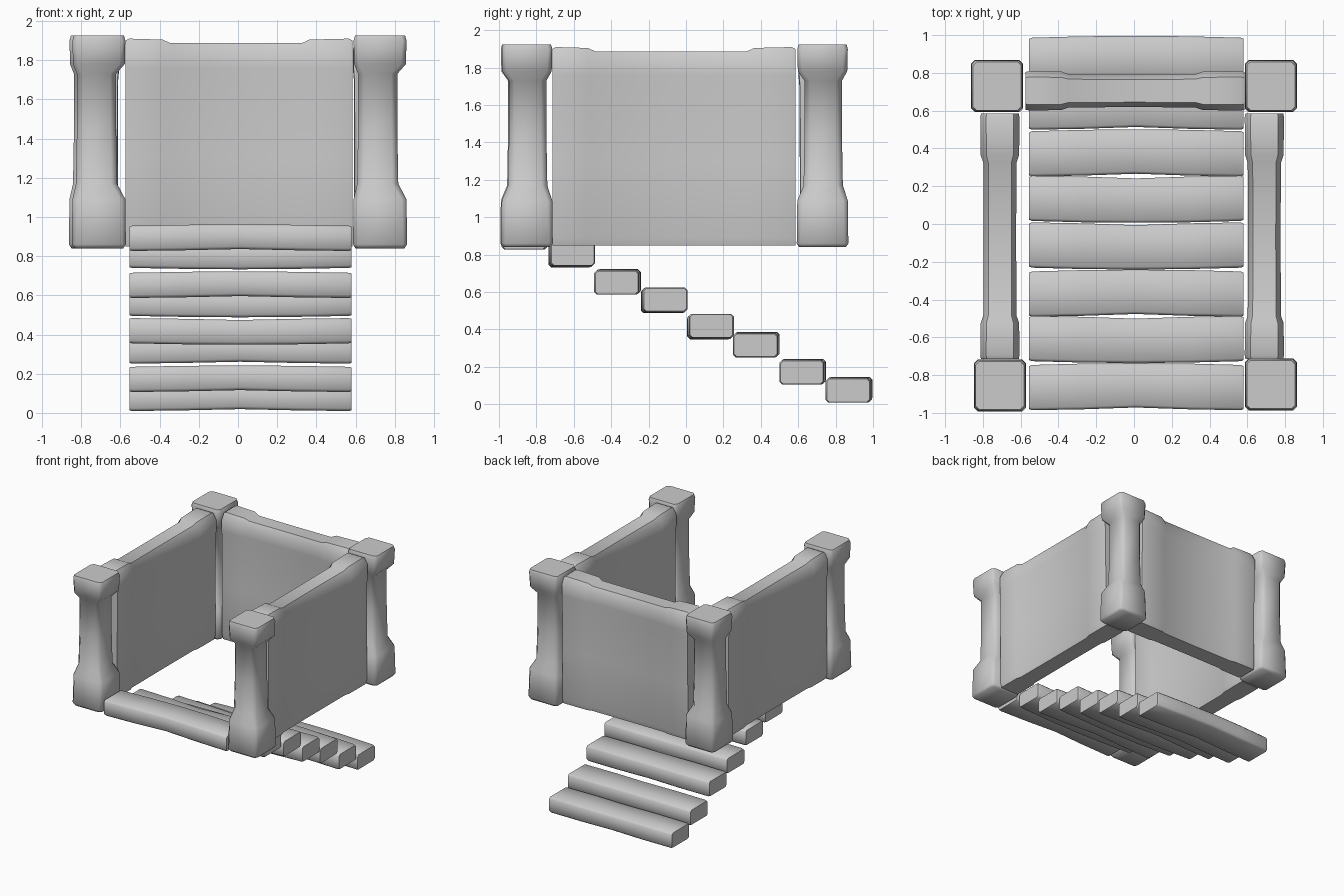
import bpy, bmesh, math, random
from mathutils import Matrix, Vector

if "Cube" in bpy.data.objects:
    bpy.data.objects.remove(bpy.data.objects["Cube"])

random.seed(4)


def loft(name, rings, matrix=Matrix()):
    """Skin a list of equal-length point rings and cap both ends."""
    bm = bmesh.new()
    loops = [[bm.verts.new(matrix @ Vector(p)) for p in ring] for ring in rings]
    n = len(loops[0])
    for a, b in zip(loops, loops[1:]):
        for i in range(n):
            j = (i + 1) % n
            bm.faces.new((a[i], a[j], b[j], b[i]))
    bm.faces.new(loops[0])
    bm.faces.new(loops[-1])
    bmesh.ops.recalc_face_normals(bm, faces=bm.faces)
    mesh = bpy.data.meshes.new(name)
    bm.to_mesh(mesh)
    bm.free()
    obj = bpy.data.objects.new(name, mesh)
    bpy.context.collection.objects.link(obj)
    bpy.ops.object.select_all(action='DESELECT')
    obj.select_set(True)
    bpy.context.view_layer.objects.active = obj
    bpy.ops.object.shade_smooth_by_angle(angle=math.radians(50))
    return obj


def section(a, b, c):
    """Rectangle of half sizes a, b with corners cut by c."""
    return [(a - c, -b), (a, -b + c), (a, b - c), (a - c, b),
            (-a + c, b), (-a, b - c), (-a, -b + c), (-a + c, -b)]


# Corner posts: chunky foot and cap around a slimmer shaft
post_profile = [(0.84, 0.125, 0.02), (0.86, 0.138, 0.02), (1.09, 0.135, 0.025),
                (1.17, 0.105, 0.03), (1.45, 0.10, 0.03), (1.73, 0.10, 0.03),
                (1.78, 0.132, 0.025), (1.90, 0.135, 0.02), (1.925, 0.128, 0.02)]
posts = {"front_left_post": (-0.71, -0.855), "front_right_post": (0.725, -0.85),
         "back_left_post": (-0.725, 0.73), "back_right_post": (0.725, 0.73)}
for name, (px, py) in posts.items():
    rings = []
    for z, r, c in post_profile:
        lean = -0.012 if 1.1 < z < 1.75 else 0.0
        rings.append([(px + lean + u, py - lean * 0.3 + v, z)
                      for u, v in section(r, r, c)])
    loft(name, rings)


# Walls: solid panels with a rounded top rail that swells at both ends
def wall_ring(t, half, top):
    side = [(0.82 * half, 0.85), (0.93 * half, 0.89), (0.93 * half, 1.30),
            (0.95 * half, 1.70), (half, 1.76), (half, top - 0.05), (0.7 * half, top)]
    return [(t, w, z) for w, z in side] + [(t, -w, z) for w, z in reversed(side)]


def wall(name, matrix, length):
    h = length / 2
    stations = [(-h, 0.100, 1.90), (-h + 0.02, 0.104, 1.91), (-h + 0.19, 0.102, 1.905),
                (-h + 0.23, 0.088, 1.887), (0, 0.086, 1.887), (h - 0.26, 0.088, 1.887),
                (h - 0.22, 0.102, 1.905), (h - 0.02, 0.104, 1.91), (h, 0.100, 1.90)]
    loft(name, [wall_ring(*s) for s in stations], matrix)


turn = Matrix.Rotation(math.pi / 2, 4, 'Z')
wall("back_wall", Matrix.Translation((0.005, 0.705, 0)), 1.16)
wall("left_wall", Matrix.Translation((-0.71, -0.065, 0)) @ turn, 1.30)
wall("right_wall", Matrix.Translation((0.69, -0.065, 0)) @ turn, 1.30)

# Steps: hewn planks descending from the front edge to the ground at the back
step_z = [0.895, 0.80, 0.655, 0.555, 0.415, 0.32, 0.175, 0.078]
for i, z in enumerate(step_z):
    y = -0.86 + i * 0.2475
    bend = random.choice((-1, 1)) * 0.006
    rings = []
    for x, s, k in [(-0.555, 0.94, 1), (-0.54, 0.99, 1), (-0.27, 1.0, 0),
                    (0.01, 0.97, -1), (0.29, 1.0, 0), (0.565, 0.99, 1), (0.58, 0.94, 1)]:
        rings.append([(x, y + k * bend + u, z + k * bend * 0.7 + v)
                      for u, v in section(0.121 * s, 0.065 * s, 0.014)])
    loft(f"step_{i + 1}", rings)
